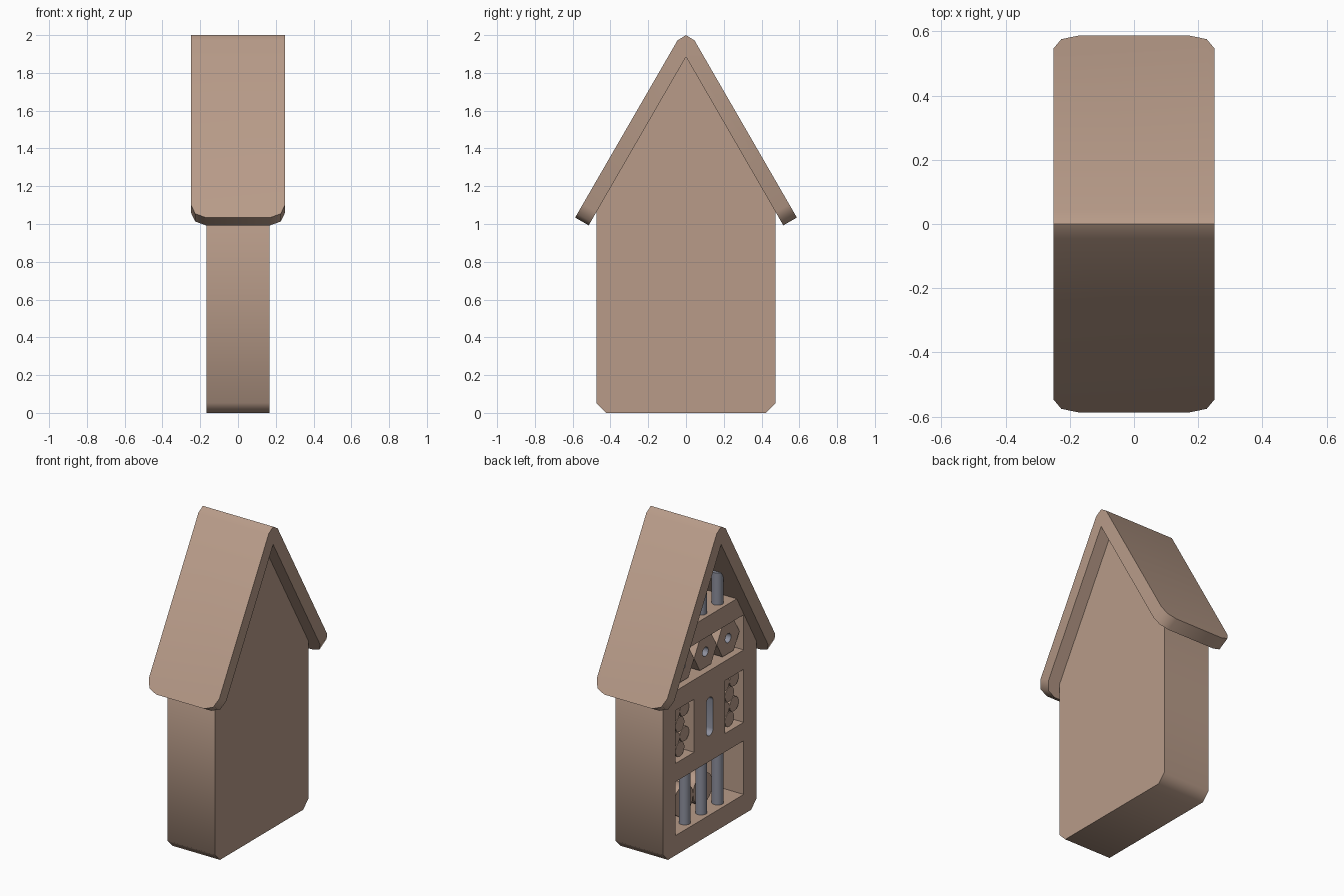
import bpy, bmesh
from math import cos, sin, pi, radians, sqrt

if "Cube" in bpy.data.objects:
    bpy.data.objects.remove(bpy.data.objects["Cube"])


def material(name, rgb):
    m = bpy.data.materials.new(name)
    m.use_nodes = True
    m.diffuse_color = (*rgb, 1)
    m.node_tree.nodes["Principled BSDF"].inputs["Base Color"].default_value = (*rgb, 1)
    return m


WOOD = material("wood", (0.48, 0.33, 0.25))
REED = material("grey reed", (0.27, 0.28, 0.34))


def finish(name, bm, *mats):
    bmesh.ops.recalc_face_normals(bm, faces=bm.faces)
    mesh = bpy.data.meshes.new(name)
    bm.to_mesh(mesh)
    bm.free()
    ob = bpy.data.objects.new(name, mesh)
    bpy.context.collection.objects.link(ob)
    for m in mats:
        mesh.materials.append(m)
    return ob


def smooth(ob):
    bpy.ops.object.select_all(action="DESELECT")
    ob.select_set(True)
    bpy.context.view_layer.objects.active = ob
    bpy.ops.object.shade_smooth_by_angle(angle=radians(50))


def prism(points, x0, x1):
    """Extrude a (y, z) outline along x."""
    bm = bmesh.new()
    face = bm.faces.new([bm.verts.new((x0, y, z)) for y, z in points])
    new = bmesh.ops.extrude_face_region(bm, geom=[face])["geom"]
    verts = [v for v in new if isinstance(v, bmesh.types.BMVert)]
    bmesh.ops.translate(bm, verts=verts, vec=(x1 - x0, 0, 0))
    return bm


def circle(y, z, r, n=12):
    return [(y + r * cos(2 * pi * i / n), z + r * sin(2 * pi * i / n)) for i in range(n)]


def box(y0, y1, z0, z1):
    return [(y0, z0), (y1, z0), (y1, z1), (y0, z1)]


SLOPE, PEAK = sqrt(3), 1.885
FRONT, CAVITY, HALF = -0.168, 0.1, 0.345


def under_roof(y):
    return PEAK - SLOPE * abs(y)


# House body with chamfered bottom corners
W, C = 0.475, 0.053
half = [(W - C, 0), (W, C), (W, under_roof(W))]
outline = half + [(0, PEAK)] + [(-y, z) for y, z in reversed(half)]
body = finish("house_body", prism(outline, FRONT, -FRONT), WOOD, REED)

# Compartments and the slot, all opening towards -x
slot = [(0.034 * cos(a), z + 0.034 * sin(a))
        for z, start in ((0.85, 0), (0.67, pi))
        for a in [start + pi * i / 8 for i in range(9)]]
openings = [
    box(-HALF, HALF, 0.127, 0.472),
    box(-HALF, -0.158, 0.59, 0.93),
    box(0.158, HALF, 0.59, 0.93),
    box(-HALF, HALF, 1.055, 1.28),
    [(-0.4, 1.41), (0.4, 1.41), (0, 2.2)],
    slot,
]
for outline in openings:
    cutter = finish("cutter", prism(outline, FRONT - 0.1, CAVITY))
    mod = body.modifiers.new("opening", "BOOLEAN")
    mod.object, mod.operation, mod.solver = cutter, "DIFFERENCE", "EXACT"
    graph = bpy.context.evaluated_depsgraph_get()
    cut = bpy.data.meshes.new_from_object(body.evaluated_get(graph))
    body.modifiers.clear()
    body.data = cut
    bpy.data.objects.remove(cutter)
body.data.name = "house_body"
body.data.materials.clear()
for m in (WOOD, REED):
    body.data.materials.append(m)
for p in body.data.polygons:
    c = p.center
    in_slot = abs(c.y) < 0.04 and 0.6 < c.z < 0.92 and FRONT + 0.01 < c.x < CAVITY + 0.01
    p.material_index = 1 if in_slot else 0
smooth(body)

# Folded roof with a softened ridge and rounded eave corners
half = [(0.045, 1.972), (0.587, 1.034), (0.515, 0.993)]
outline = [(0, 2.0)] + half + [(0, PEAK)] + [(-y, z) for y, z in reversed(half)]
bm = prism(outline, -0.25, 0.25)
corners = [e for e in bm.edges
           if all(v.co.z < 1.1 for v in e.verts)
           and abs(e.verts[0].co.x - e.verts[1].co.x) < 0.01]
bmesh.ops.bevel(bm, geom=corners, offset=0.08, segments=2, profile=0.5, affect="EDGES")
smooth(finish("roof", bm, WOOD))


# Upright reeds in the lowest and highest compartments
def reed(name, x, y, z0, z1):
    bm = bmesh.new()
    bmesh.ops.create_cone(bm, cap_ends=True, segments=16, radius1=0.035,
                          radius2=0.035, depth=z1 - z0)
    bmesh.ops.translate(bm, verts=bm.verts, vec=(x, y, (z0 + z1) / 2))
    smooth(finish(name, bm, REED))


for y in (-0.167, 0, 0.167):
    reed("lower_reed", FRONT + 0.06, y, 0.127, 0.472)
    reed("upper_reed", FRONT + 0.06, y, 1.41, under_roof(y) + 0.02)

# Round logs lying behind the lower reeds
for y in (-0.1, 0.1):
    smooth(finish("round_log", prism(circle(y, 0.227, 0.1, 16), -0.05, CAVITY), WOOD))

# Stacked sticks in the two middle compartments
R = 0.0465
for side in (-1, 1):
    for row in range(4):
        z = 0.59 + R + row * R * SLOPE
        for dy in ((-R, R) if row % 2 else (0,)):
            stick = prism(circle(side * 0.2515 + dy, z, R), FRONT + 0.035, CAVITY)
            smooth(finish("stick", stick, WOOD))


# Hexagonal blocks with a drilled hole
def drilled_block(y, z, r, hole, x0, x1):
    bm = bmesh.new()
    outer = []
    for i in range(12):
        rr = r if i % 2 == 0 else r * SLOPE / 2
        outer.append((y + rr * cos(pi * i / 6), z + rr * sin(pi * i / 6)))
    inner = circle(y, z, hole)
    rings = [[bm.verts.new((x, a, b)) for a, b in pts]
             for pts, x in ((outer, x0), (outer, x1), (inner, x1), (inner, x0))]
    for k in range(4):
        a, b = rings[k], rings[(k + 1) % 4]
        for i in range(12):
            j = (i + 1) % 12
            f = bm.faces.new((a[i], a[j], b[j], b[i]))
            f.material_index = 1 if k == 2 else 0
    smooth(finish("hexagonal_block", bm, WOOD, REED))


for y in (-0.23, 0, 0.23):
    drilled_block(y, 1.167, 0.115, 0.03, FRONT + 0.03, CAVITY)
